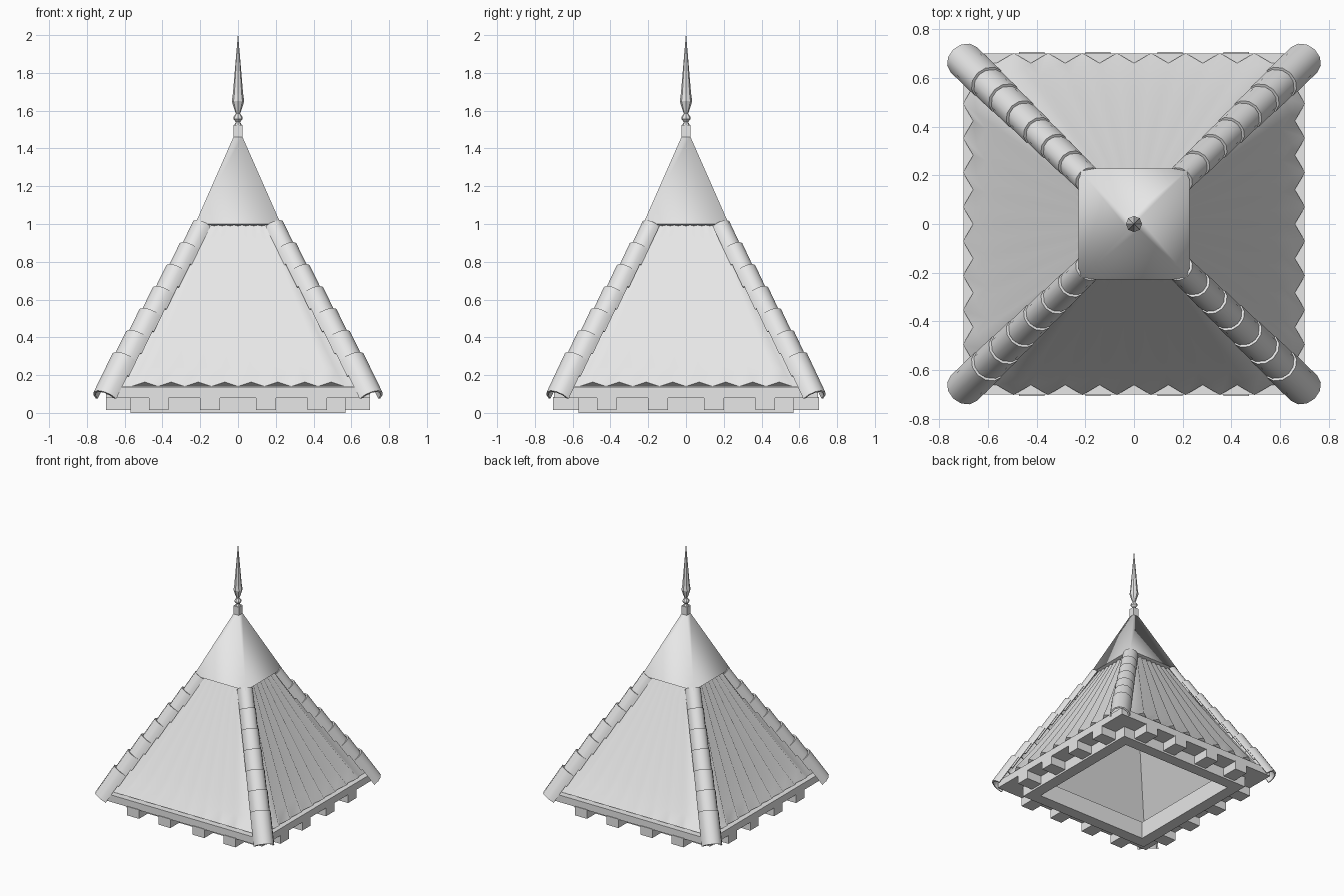
import bpy, bmesh, math
from mathutils import Vector, Matrix

if "Cube" in bpy.data.objects:
    bpy.data.objects.remove(bpy.data.objects["Cube"])

grey = bpy.data.materials.new("light_grey")
grey.diffuse_color = (0.8, 0.8, 0.8, 1)
grey.use_nodes = True
grey.node_tree.nodes["Principled BSDF"].inputs["Base Color"].default_value = grey.diffuse_color


def make(name, verts, faces, smooth=None):
    me = bpy.data.meshes.new(name)
    me.from_pydata(verts, [], faces)
    bm = bmesh.new()
    bm.from_mesh(me)
    bmesh.ops.recalc_face_normals(bm, faces=bm.faces)
    bm.to_mesh(me)
    bm.free()
    me.materials.append(grey)
    ob = bpy.data.objects.new(name, me)
    bpy.context.collection.objects.link(ob)
    if smooth:
        bpy.ops.object.select_all(action='DESELECT')
        ob.select_set(True)
        bpy.context.view_layer.objects.active = ob
        bpy.ops.object.shade_smooth_by_angle(angle=math.radians(smooth))
    return ob


def loft(name, profile, n, close_loop=False, phase=0.0, bottom=True, smooth=None):
    """Stack n-sided rings of (radius, z)."""
    verts = [(r * math.cos(phase + math.tau * i / n), r * math.sin(phase + math.tau * i / n), z)
             for r, z in profile for i in range(n)]
    m, faces = len(profile), []
    for k in range(m if close_loop else m - 1):
        a, b = k * n, ((k + 1) % m) * n
        faces += [(a + i, a + (i + 1) % n, b + (i + 1) % n, b + i) for i in range(n)]
    if not close_loop:
        faces.append(tuple(range((m - 1) * n, m * n)))
        if bottom:
            faces.append(tuple(range(n)))
    return make(name, verts, faces, smooth)


def square(name, profile, **kw):
    return loft(name, [(h * math.sqrt(2), z) for h, z in profile], 4, phase=math.pi / 4, **kw)


def box(name, lo, hi, turn):
    v = [turn @ Vector((x, y, z)) for x in (lo[0], hi[0]) for y in (lo[1], hi[1]) for z in (lo[2], hi[2])]
    f = [(0, 1, 3, 2), (4, 5, 7, 6), (0, 1, 5, 4), (2, 3, 7, 6), (0, 2, 6, 4), (1, 3, 7, 5)]
    make(name, v, f)


# Eaves: upper and lower square frames
square("eaves_frame", [(0.70, 0.08), (0.70, 0.135), (0.48, 0.135), (0.48, 0.08)], close_loop=True)
square("lower_frame", [(0.57, 0.0), (0.57, 0.08), (0.48, 0.08), (0.48, 0.0)], close_loop=True)

# Plain inner roof, open underneath
square("inner_roof", [(0.63, 0.135), (0.16, 0.99), (0.004, 1.27)], bottom=False)


# Wavy roof sheet for one side, built facing -y then turned
def roof_sheet(turn):
    rows, waves = 10, 8
    n = 2 * waves + 3
    slope = Vector((0, -0.87, 0.49))
    verts = []
    for k in range(rows + 1):
        s = k / rows
        z, h = 0.14 + 0.86 * s, 0.66 - 0.47 * s ** 0.94
        amp = 0.048 * (1 - s) + 0.014 * s
        for i in range(n):
            u = (i - 1 - waves) / waves * 0.855
            u = -1 if i == 0 else 1 if i == n - 1 else u
            crest = amp if i % 2 == 0 and 0 < i < n - 1 else 0
            verts.append(turn @ (Vector((u * h, -h, z)) + slope * crest))
    faces = [(k * n + i, k * n + i + 1, (k + 1) * n + i + 1, (k + 1) * n + i)
             for k in range(rows) for i in range(n - 1)]
    make("roof_sheet", verts, faces, 120)
    # closed lower ends of the waves
    make("sheet_ends", verts[:n], [(i, i + 1, i + 2) for i in range(1, n - 2, 2)])


# Half-round tiles along one hip, each standing proud of the one above
def hip_tiles(sx, sy):
    u, w = Vector((0.581, 0.581, 0.569)), Vector((0.707, -0.707, 0))
    seg, m = 6, 7
    for k in range(7):
        top, t_top = 0.28 + 0.118 * k, 0.598 - 0.0685 * k
        low, t_low = top - 0.205, t_top + 0.100
        ro = 0.076 - 0.003 * k
        ri = ro - 0.012
        verts = []
        for z, t, r in ((low, t_low, ro), (low, t_low, ri), (top, t_top, ri), (top, t_top, ro)):
            for i in range(m):
                a = -math.pi / 2 + math.pi * i / seg
                p = Vector((t, t, z)) + r * (math.cos(a) * u + math.sin(a) * w)
                verts.append((sx * p.x, sy * 0.965 * p.y, p.z))
        faces = [(j * m + i, j * m + i + 1, (j + 1) % 4 * m + i + 1, (j + 1) % 4 * m + i)
                 for j in range(4) for i in range(seg)]
        faces += [(0, m, 2 * m, 3 * m), (seg, m + seg, 2 * m + seg, 3 * m + seg)]
        make("hip_tile", verts, faces, 40)


for sx in (-1, 1):
    for sy in (-1, 1):
        hip_tiles(sx, sy)

for q in range(4):
    turn = Matrix.Rotation(q * math.pi / 2, 3, 'Z')
    roof_sheet(turn)
    # Blocks under the eaves
    out = 0.705 if q % 2 == 0 else 0.70
    for x in (-0.42, -0.148, 0.148, 0.42):
        box("eaves_block", (x - 0.052, -out, 0.015), (x + 0.052, -0.56, 0.085), turn)

# Pyramid cap with a turned-in lower edge
square("roof_cap", [(0.227, 1.0), (0.022, 1.465)], smooth=85)
square("cap_lip", [(0.18, 0.985), (0.227, 1.0)])

# Finial: square neck, turned bead and spike
square("finial_neck", [(0.024, 1.44), (0.024, 1.525)])
loft("finial_spike", [(0.022, 1.52), (0.011, 1.54), (0.025, 1.555), (0.025, 1.565), (0.011, 1.585),
                      (0.017, 1.60), (0.033, 1.65), (0.027, 1.69), (0.001, 2.0)], 8)
